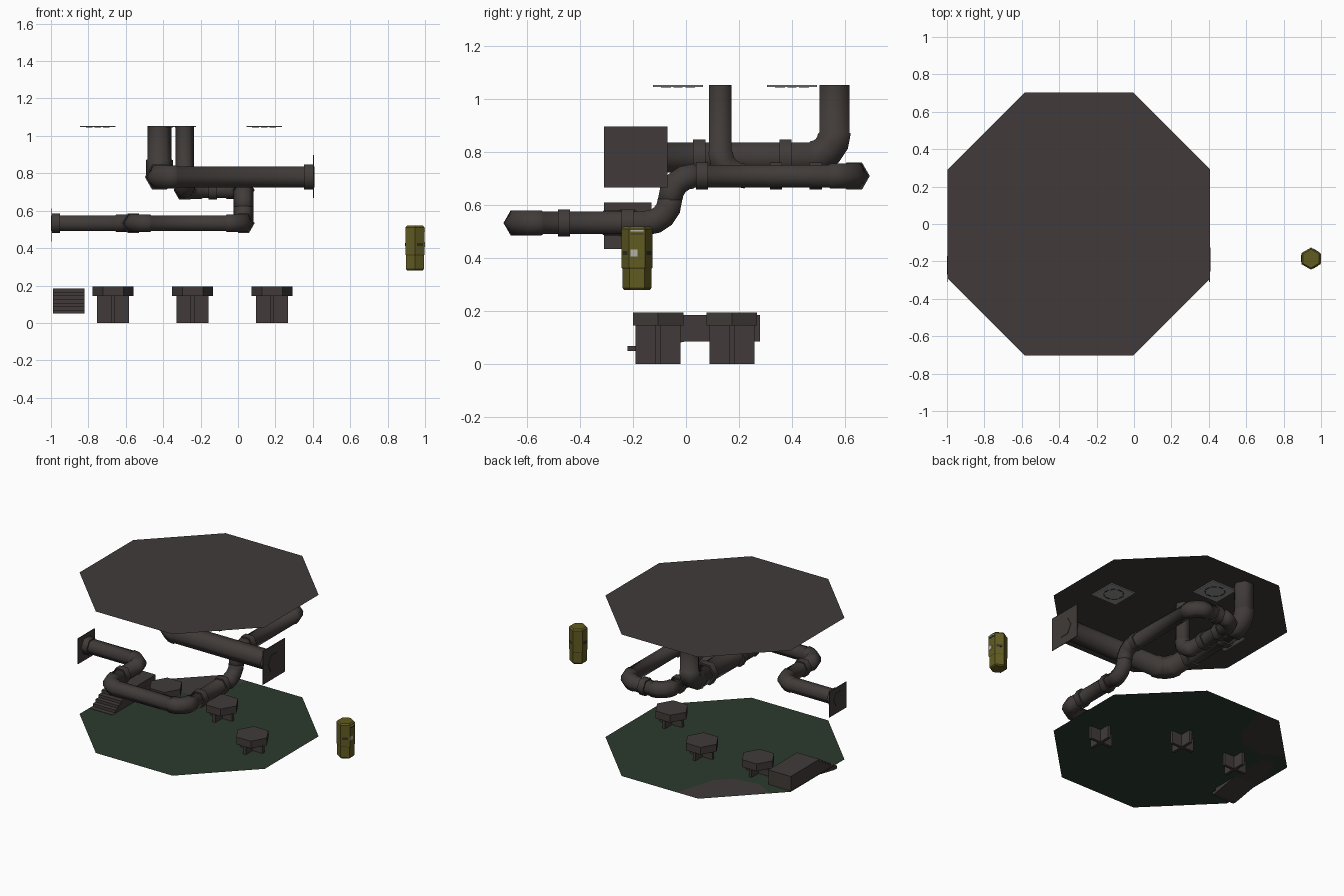
import bpy, bmesh
from math import cos, sin, pi, radians
from mathutils import Vector, Matrix

cube = bpy.data.objects.get("Cube")
if cube:
    bpy.data.objects.remove(cube)


def material(name, rgb):
    m = bpy.data.materials.new(name)
    m.use_nodes = True
    m.diffuse_color = (*rgb, 1)
    bsdf = m.node_tree.nodes["Principled BSDF"]
    bsdf.inputs["Base Color"].default_value = (*rgb, 1)
    bsdf.inputs["Roughness"].default_value = 0.8
    return m


METAL = material("dark warm metal", (0.052, 0.044, 0.041))
GREEN = material("floor green", (0.025, 0.044, 0.026))
OLIVE = material("olive yellow", (0.12, 0.105, 0.016))
LIGHT = material("lamp grey", (0.28, 0.29, 0.28))
PALE = material("label pale", (0.45, 0.45, 0.4))
BROWN = material("dark band", (0.035, 0.03, 0.02))


def finish(name, bm, mats, smooth=False, fix=True):
    if fix:
        bmesh.ops.recalc_face_normals(bm, faces=bm.faces)
    me = bpy.data.meshes.new(name)
    bm.to_mesh(me)
    bm.free()
    for m in mats:
        me.materials.append(m)
    ob = bpy.data.objects.new(name, me)
    bpy.context.collection.objects.link(ob)
    if smooth:
        bpy.ops.object.select_all(action='DESELECT')
        ob.select_set(True)
        bpy.context.view_layer.objects.active = ob
        bpy.ops.object.shade_smooth_by_angle(angle=radians(65))
    return ob


def add_box(bm, centre, size, turn=0):
    mat = (Matrix.Translation(centre) @ Matrix.Rotation(turn, 4, 'Z')
           @ Matrix.Diagonal((*size, 1)))
    bmesh.ops.create_cube(bm, size=1, matrix=mat)


def box(name, centre, size, mat, turn=0):
    bm = bmesh.new()
    add_box(bm, centre, size, turn)
    return finish(name, bm, [mat])


def loft(bm, rings):
    """Skin a list of vertex rings and cap both ends."""
    rings = [[bm.verts.new(p) for p in r] for r in rings]
    n = len(rings[0])
    for a, b in zip(rings, rings[1:]):
        for i in range(n):
            j = (i + 1) % n
            bm.faces.new((a[i], a[j], b[j], b[i]))
    bm.faces.new(rings[0][::-1])
    bm.faces.new(rings[-1])


def add_pipe(bm, corners, r, bend=0.09, steps=4):
    """Six-sided pipe along square corners, with rounded, thicker elbows."""
    pts = [Vector(c) for c in corners]
    dirs = [(b - a).normalized() for a, b in zip(pts, pts[1:])]
    path = [(pts[0], dirs[0], r)]
    for p, d, e in zip(pts[1:-1], dirs, dirs[1:]):
        c = p - d * bend + e * bend
        path.append((p - d * (bend + 0.005), d, r))
        for k in range(steps + 1):
            t = pi / 2 * k / steps
            path.append((c - e * bend * cos(t) + d * bend * sin(t),
                         d * cos(t) + e * sin(t), r * 1.1))
        path.append((p + e * (bend + 0.005), e, r))
    path.append((pts[-1], dirs[-1], r))
    last = dirs[0]
    side = last.cross(Vector((0, 0, 1)))
    rings = []
    for p, d, rad in path:
        side = (last.rotation_difference(d) @ side).normalized()
        up = d.cross(side)
        last = d
        rings.append([p + (side * cos(k * pi / 3) + up * sin(k * pi / 3)) * rad
                      for k in range(6)])
    loft(bm, rings)


def pipe_run(name, corners, r, collars):
    bm = bmesh.new()
    add_pipe(bm, corners, r)
    for centre, axis in collars:
        c = Vector(centre)
        h = Vector((0.023, 0, 0)) if axis == 'x' else Vector((0, 0.023, 0))
        add_pipe(bm, [c - h, c + h], r * 1.2)
    return finish(name, bm, [METAL], smooth=True)


# Octagonal room: floor with a bare corner patch, and ceiling
CX, FLOOR, CEIL = -0.295, 0.086, 1.055
octagon = [Vector((CX + 0.76 * cos(pi / 8 + k * pi / 4),
                   0.76 * sin(pi / 8 + k * pi / 4), 0)) for k in range(8)]
edge_a, edge_b = Vector((CX - 0.13, octagon[1].y, 0)), octagon[2].lerp(octagon[3], 0.77)
inner = [Vector((CX + x, y, 0)) for x, y in ((-0.48, 0.31), (-0.3, 0.34), (-0.21, 0.43))]

bm = bmesh.new()
o = [bm.verts.new(p + Vector((0, 0, FLOOR))) for p in octagon]
a, b, *mid = [bm.verts.new(p + Vector((0, 0, FLOOR))) for p in [edge_a, edge_b] + inner]
bm.faces.new([o[0], o[1], a] + mid[::-1] + [b] + o[3:])
bm.faces.new([a, o[2], b] + mid).material_index = 1
finish("floor", bm, [GREEN, METAL], fix=False)

bm = bmesh.new()
bm.faces.new([bm.verts.new(p + Vector((0, 0, CEIL))) for p in octagon])
finish("ceiling", bm, [METAL], fix=False)

# Square ceiling lamps with a dark ring
for i, (x, y) in enumerate(((0.14, -0.03), (-0.32, 0.4), (-0.75, -0.03))):
    box(f"ceiling_lamp_{i + 1}", (x, y, CEIL - 0.005), (0.19, 0.19, 0.006), LIGHT)
    bm = bmesh.new()
    for k in range(8):
        t = k * pi / 4
        add_box(bm, (x + 0.06 * cos(t), y + 0.06 * sin(t), CEIL - 0.009),
                (0.008, 0.035, 0.003), t)
    finish(f"lamp_ring_{i + 1}", bm, [METAL])

# Large pipe: side wall, back along the room, up to the ceiling
pipe_run("large_pipe",
         [(0.408, -0.19, 0.78), (-0.42, -0.19, 0.78), (-0.42, 0.56, 0.78), (-0.42, 0.56, CEIL - 0.001)],
         0.065, [((0.377, -0.19, 0.78), 'x'), ((-0.42, 0.05, 0.78), 'y'),
                 ((-0.42, 0.375, 0.78), 'y')])
box("large_pipe_wall_plate", (0.403, -0.19, 0.782), (0.004, 0.24, 0.23), METAL)

# Small pipe: winds round the room in two levels
LOW, HIGH = 0.533, 0.71
pipe_run("small_pipe",
         [(-1, -0.22, LOW), (-0.56, -0.22, LOW), (-0.56, -0.635, LOW), (0.03, -0.635, LOW),
          (0.03, -0.06, LOW), (0.03, -0.06, HIGH), (0.03, 0.635, HIGH),
          (-0.285, 0.635, HIGH), (-0.285, 0.13, HIGH), (-0.285, 0.13, CEIL - 0.001)],
         0.049, [((-0.975, -0.22, LOW), 'x'), ((-0.56, -0.46, LOW), 'y'),
                 ((0.03, -0.46, LOW), 'y'), ((0.03, -0.22, LOW), 'y'),
                 ((0.03, 0.06, HIGH), 'y'), ((-0.135, 0.635, HIGH), 'x'),
                 ((-0.285, 0.49, HIGH), 'y'), ((-0.285, 0.34, HIGH), 'y')])
box("small_pipe_wall_plate", (-0.996, -0.22, 0.523), (0.004, 0.18, 0.176), METAL)

# Tables: hexagonal top on crossed leg panels
for i, (x, y) in enumerate(((-0.668, 0.173), (-0.243, 0.173), (0.182, -0.105))):
    bm = bmesh.new()
    loft(bm, [[(x + 0.11 * cos(k * pi / 3), y + 0.11 * sin(k * pi / 3), z)
               for k in range(6)] for z in (0.145, 0.195)])
    finish(f"table_top_{i + 1}", bm, [METAL])
    bm = bmesh.new()
    add_box(bm, (x, y, 0.073), (0.17, 0.02, 0.146))
    add_box(bm, (x, y, 0.073), (0.02, 0.17, 0.146))
    finish(f"table_legs_{i + 1}", bm, [METAL])

# Stairs rising to a landing
STEPS, Y0, Y1, Z0, Z1 = 7, -0.22, 0.0, 0.05, 0.185
profile = []
for k in range(STEPS):
    y = Y0 + (Y1 - Y0) * k / STEPS
    profile += [(y, Z0 + (Z1 - Z0) * k / STEPS), (y, Z0 + (Z1 - Z0) * (k + 1) / STEPS)]
profile += [(0.28, Z1), (0.28, FLOOR), (0.0, FLOOR), (-0.19, Z0)]
bm = bmesh.new()
loft(bm, [[(x, y, z) for y, z in profile] for x in (-0.99, -0.82)])
finish("stairs", bm, [METAL])

# Six-sided canister with painted labels
BX, BY = 0.946, -0.185
bm = bmesh.new()
loft(bm, [[(BX + r * cos(pi / 6 + k * pi / 3), BY + r * sin(pi / 6 + k * pi / 3), z)
           for k in range(6)]
          for r, z in ((0.048, 0.28), (0.055, 0.288), (0.055, 0.36), (0.059, 0.365),
                       (0.059, 0.51), (0.05, 0.52))])
finish("canister", bm, [OLIVE])


def label(name, face, shift, z, w, h, mat):
    t = face * pi / 3
    d = 0.059 * cos(pi / 6) + 0.0005
    box(name, (BX + d * cos(t) - shift * sin(t), BY + d * sin(t) + shift * cos(t), z),
        (0.002, w, h), mat, t)


label("canister_label", 0, -0.012, 0.42, 0.026, 0.026, PALE)
label("canister_stripe", 0, 0, 0.503, 0.05, 0.006, PALE)
label("canister_stripe_low", 0, 0, 0.491, 0.05, 0.005, BROWN)
for f in (1, 3, 5):
    label(f"canister_mark_{f}", f, 0, 0.42, 0.036, 0.016, BROWN)
